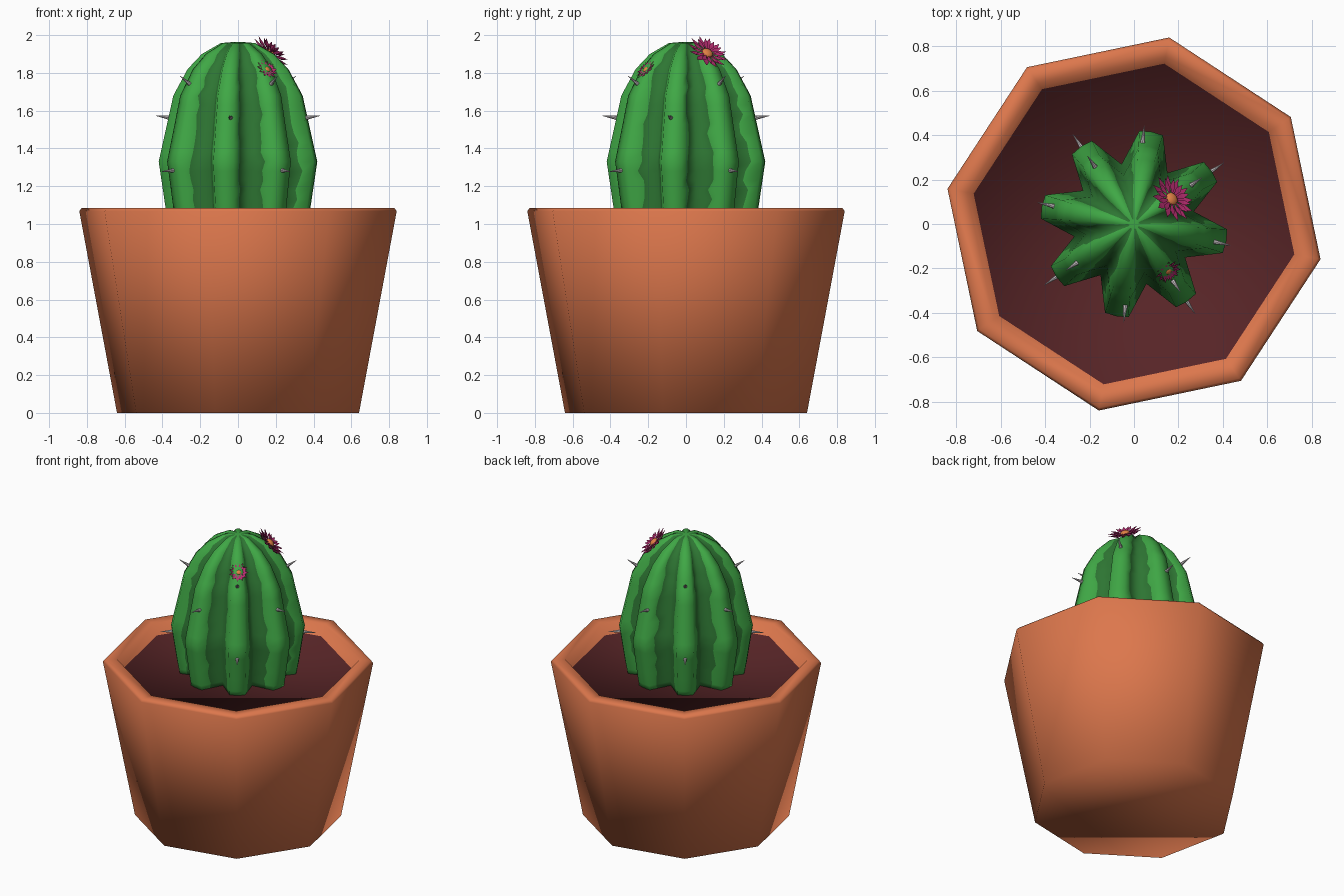
import bpy, bmesh, math, random
from mathutils import Vector

if "Cube" in bpy.data.objects:
    bpy.data.objects.remove(bpy.data.objects["Cube"])

random.seed(4)
TURN = math.radians(34.3)          # shared rotation of pot corners and cactus ribs
STEP = math.radians(45)


def material(name, r, g, b):
    m = bpy.data.materials.new(name)
    m.diffuse_color = (r, g, b, 1)
    m.use_nodes = True
    m.node_tree.nodes["Principled BSDF"].inputs["Base Color"].default_value = m.diffuse_color
    return m


CLAY = material("terracotta", 0.72, 0.185, 0.073)
SOIL = material("dark_soil", 0.095, 0.018, 0.02)
LIGHT = material("light_green", 0.05, 0.39, 0.06)
DARK = material("dark_green", 0.027, 0.18, 0.033)
SPINE = material("pale_spine", 0.58, 0.54, 0.56)
PETAL = material("magenta_petal", 0.46, 0.026, 0.16)
CORE = material("orange_core", 0.75, 0.22, 0.06)


def finish(bm, name, mats, smooth=True):
    bmesh.ops.recalc_face_normals(bm, faces=bm.faces)
    mesh = bpy.data.meshes.new(name)
    for f in bm.faces:
        f.smooth = smooth
    bm.to_mesh(mesh)
    bm.free()
    for m in mats:
        mesh.materials.append(m)
    ob = bpy.data.objects.new(name, mesh)
    bpy.context.collection.objects.link(ob)
    return ob


def bridge(bm, a, b, rule=lambda i: 0):
    n = len(a)
    for i in range(n):
        j = (i + 1) % n
        bm.faces.new((a[i], a[j], b[j], b[i])).material_index = rule(i)


# Pot: eight-sided, softly bevelled rim, soil as the recessed top face
bm = bmesh.new()
rings = []
for r, z in [(0.652, 0), (0.855, 1.068), (0.842, 1.085), (0.765, 1.085), (0.735, 1.01)]:
    rings.append([bm.verts.new((r * math.cos(TURN + k * STEP), r * math.sin(TURN + k * STEP), z))
                  for k in range(8)])
for a, b in zip(rings, rings[1:]):
    bridge(bm, a, b)
bm.faces.new(rings[0])
bm.faces.new(rings[-1]).material_index = 1
finish(bm, "pot_with_soil", [CLAY, SOIL])

# Cactus: flat-tipped ribs, dark grooves with wavy edges
PROFILE = [(0.365, 1.0), (0.38, 1.08), (0.417, 1.33), (0.34, 1.68), (0.265, 1.82),
           (0.19, 1.90), (0.09, 1.958), (0.03, 1.963)]
levels = []
for (r0, z0), (r1, z1) in zip(PROFILE, PROFILE[1:]):
    n = max(1, round((z1 - z0) / 0.05))
    levels += [(r0 + (r1 - r0) * i / n, z0 + (z1 - z0) * i / n) for i in range(n)]
levels.append(PROFILE[-1])


def radius_at(z):
    for (r0, z0), (r1, z1) in zip(PROFILE, PROFILE[1:]):
        if z <= z1:
            return r0 + (r1 - r0) * (z - z0) / (z1 - z0)


bm = bmesh.new()
rings = []
for R, z in levels:
    ring = []
    w = 0.13 * R
    groove = 0.66 * R
    for k in range(8):
        az = TURN + k * STEP
        out = Vector((math.cos(az), math.sin(az), 0))
        side = Vector((-out.y, out.x, 0))
        low = out * groove * math.cos(STEP / 2)
        sw = side * groove * math.sin(STEP / 2)
        edge = [out * R - side * w, out * R + side * w]
        t0, t1 = random.uniform(0.3, 0.52), random.uniform(0.3, 0.52)
        pts = [edge[0].lerp(low - sw, t0), edge[0], out * R * 1.015, edge[1],
               edge[1].lerp(low + sw, t1), low + sw]
        ring += [bm.verts.new((p.x, p.y, z)) for p in pts]
    rings.append(ring)
for a, b in zip(rings, rings[1:]):
    bridge(bm, a, b, lambda i: 1 if i % 6 >= 4 else 0)
bm.faces.new(rings[0])
bm.faces.new(rings[-1])
finish(bm, "cactus_body", [LIGHT, DARK])


# Spines: slim cones standing on the rib tips
def spine(az, z, length, rise, name):
    az = math.radians(az)
    d = Vector((math.cos(az) * math.cos(rise), math.sin(az) * math.cos(rise), math.sin(rise)))
    r = radius_at(z) - 0.01
    base = Vector((r * math.cos(az), r * math.sin(az), z))
    bpy.ops.mesh.primitive_cone_add(vertices=8, radius1=0.013, radius2=0.001, depth=length,
                                    location=base + d * length / 2,
                                    rotation=d.to_track_quat('Z', 'Y').to_euler())
    ob = bpy.context.object
    ob.name = name
    ob.data.materials.append(SPINE)
    bpy.ops.object.shade_smooth_by_angle()


for k in range(4):
    spine(34.3 + 90 * k, 1.285, 0.09, -0.08, f"low_spine_{k}")
    spine(34.3 + 90 * k, 1.735, 0.085, 0.6, f"high_spine_{k}")
for k, az in enumerate((-12.5, 84, 167.5, -96)):
    spine(az, 1.56, 0.09, 0.15, f"middle_spine_{k}")


# Flowers: ring of pointed petals around a domed core
def flower(name, centre, az, tilt, R, count):
    az = math.radians(az)
    n = Vector((math.cos(az) * math.sin(tilt), math.sin(az) * math.sin(tilt), math.cos(tilt)))
    q = n.to_track_quat('Z', 'Y')
    bm = bmesh.new()
    for layer, (size, lift) in enumerate([(1.0, 0.0), (0.85, 0.09)]):
        for k in range(count):
            a = 2 * math.pi * (k + layer / 2) / count
            o = Vector((math.cos(a), math.sin(a), 0))
            s = Vector((-o.y, o.x, 0))
            up = Vector((0, 0, 1))
            h = R * size
            root = o * h * 0.15 + up * h * lift
            tip = o * h + up * h * (lift + 0.15)
            mid = o * h * 0.65 + up * h * (lift + 0.06)
            left, right = mid + s * h * 0.14, mid - s * h * 0.14
            top, under = mid + up * h * 0.0, mid - up * h * 0.06
            v = [bm.verts.new(p) for p in (root, right, tip, left, top, under)]
            for i in range(4):
                bm.faces.new((v[i], v[(i + 1) % 4], v[4]))
                bm.faces.new((v[(i + 1) % 4], v[i], v[5]))
    ob = finish(bm, name + "_petals", [PETAL], smooth=False)
    ob.location = centre
    ob.rotation_euler = q.to_euler()
    bpy.ops.mesh.primitive_uv_sphere_add(segments=12, ring_count=8, radius=R * 0.27,
                                         location=Vector(centre) + n * R * 0.06,
                                         rotation=q.to_euler())
    core = bpy.context.object
    core.name = name + "_core"
    core.scale = (1, 1, 0.6)
    core.data.materials.append(CORE)
    bpy.ops.object.shade_smooth()


flower("large_flower", (0.165, 0.11, 1.90), 34.3, 0.8, 0.115, 12)
flower("small_flower", (0.152, -0.21, 1.815), -55.7, 0.85, 0.063, 11)
